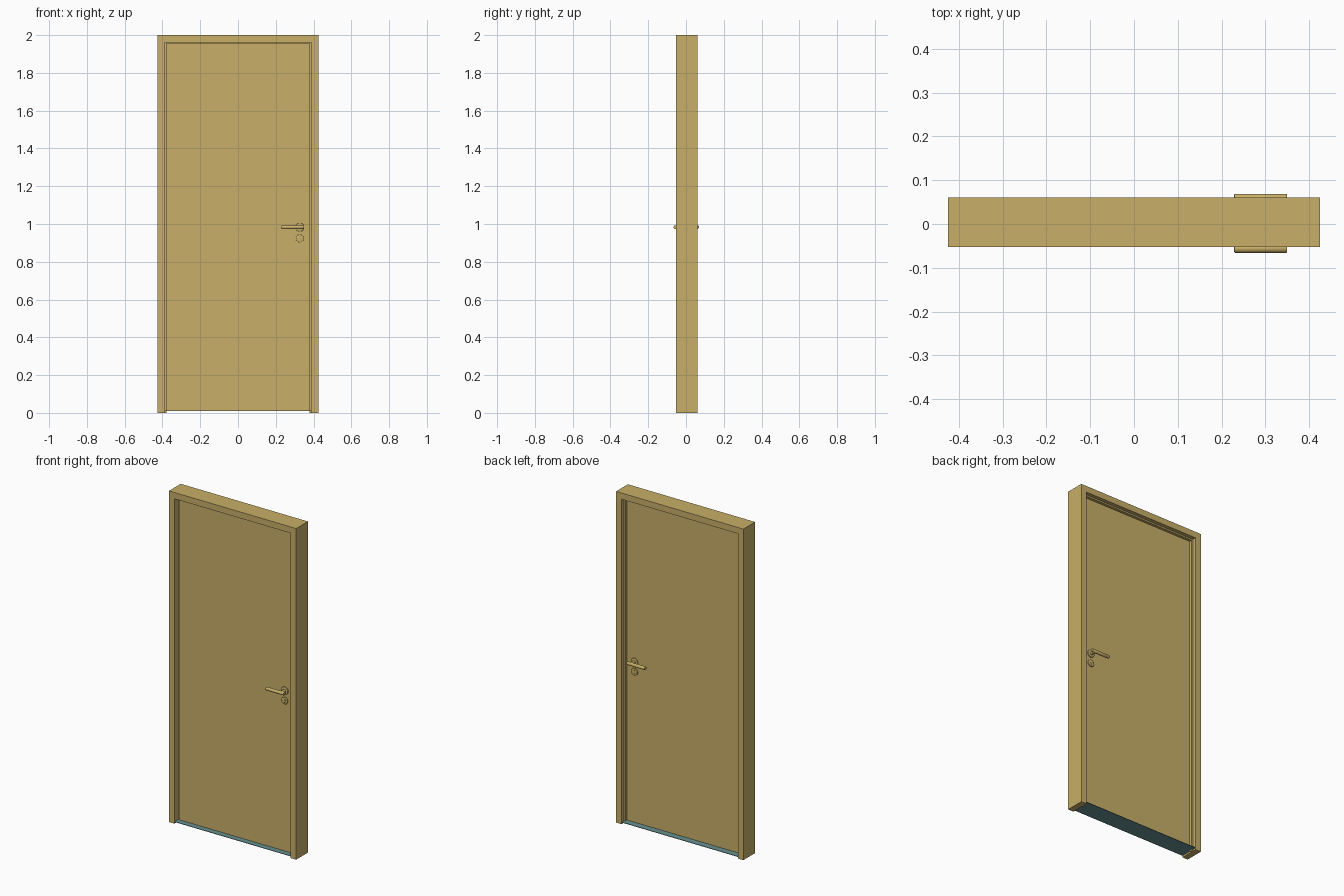
import bpy, bmesh, math
from mathutils import Matrix, Vector

cube = bpy.data.objects.get("Cube")
if cube:
    bpy.data.objects.remove(cube, do_unlink=True)


def material(name, rgb):
    mat = bpy.data.materials.new(name)
    mat.use_nodes = True
    mat.diffuse_color = (*rgb, 1)
    mat.node_tree.nodes["Principled BSDF"].inputs["Base Color"].default_value = (*rgb, 1)
    return mat


GOLD = material("warm_gold", (0.58, 0.43, 0.14))
TEAL = material("grey_teal", (0.14, 0.28, 0.28))


def finish(name, bm, mat, smooth=False):
    bmesh.ops.recalc_face_normals(bm, faces=bm.faces)
    mesh = bpy.data.meshes.new(name)
    bm.to_mesh(mesh)
    bm.free()
    mesh.materials.append(mat)
    obj = bpy.data.objects.new(name, mesh)
    bpy.context.collection.objects.link(obj)
    if smooth:
        bpy.ops.object.select_all(action="DESELECT")
        obj.select_set(True)
        bpy.context.view_layer.objects.active = obj
        bpy.ops.object.shade_smooth_by_angle(angle=math.radians(35))
    return obj


def box(name, low, high, mat):
    low, high = Vector(low), Vector(high)
    bm = bmesh.new()
    size = Matrix.Diagonal((*(high - low), 1))
    bmesh.ops.create_cube(bm, size=1, matrix=Matrix.Translation((low + high) / 2) @ size)
    return finish(name, bm, mat)


def surround(name, outer, inner, y0, y1):
    """Extrude a three-sided door surround; outer and inner are (half width, height)."""
    (ox, oz), (ix, iz) = outer, inner
    outline = [(-ox, 0), (-ox, oz), (ox, oz), (ox, 0),
               (ix, 0), (ix, iz), (-ix, iz), (-ix, 0)]
    bm = bmesh.new()
    face = bm.faces.new([bm.verts.new((x, y0, z)) for x, z in outline])
    moved = bmesh.ops.extrude_face_region(bm, geom=[face])["geom"]
    verts = [g for g in moved if isinstance(g, bmesh.types.BMVert)]
    bmesh.ops.translate(bm, verts=verts, vec=(0, y1 - y0, 0))
    return finish(name, bm, GOLD)


def rod(name, start, end, radius, bevel=0.0, segments=32):
    start, end = Vector(start), Vector(end)
    axis = end - start
    turn = axis.to_track_quat("Z", "Y").to_matrix().to_4x4()
    bm = bmesh.new()
    bmesh.ops.create_cone(bm, cap_ends=True, segments=segments, radius1=radius,
                          radius2=radius, depth=axis.length,
                          matrix=Matrix.Translation((start + end) / 2) @ turn)
    if bevel:
        rims = [e for e in bm.edges if any(len(f.verts) > 4 for f in e.link_faces)]
        bmesh.ops.bevel(bm, geom=rims, offset=bevel, segments=2, profile=0.5, affect="EDGES")
    return finish(name, bm, GOLD, smooth=True)


# Frame, door stop, leaf and threshold
LEAF_FRONT, LEAF_BACK = -0.018, 0.021
surround("door_frame", (0.425, 2.0), (0.388, 1.962), -0.052, 0.06)
surround("door_stop", (0.388, 1.962), (0.379, 1.953), LEAF_BACK, 0.037)
box("door_leaf", (-0.381, LEAF_FRONT, 0.013), (0.381, LEAF_BACK, 1.955), GOLD)
box("threshold", (-0.388, -0.052, 0.01), (0.388, 0.06, 0.013), TEAL)

# Lever handle and lock cover on each side of the leaf
HANDLE_X, HANDLE_Z, LOCK_Z = 0.327, 0.983, 0.923
for side, surface, out in (("front", LEAF_FRONT, -1), ("back", LEAF_BACK, 1)):
    def spot(distance, z, x=HANDLE_X):
        return (x, surface + out * distance, z)

    rod(side + "_handle_rose", spot(0, HANDLE_Z), spot(0.008, HANDLE_Z), 0.023, 0.002)
    rod(side + "_handle_neck", spot(0.006, HANDLE_Z), spot(0.038, HANDLE_Z), 0.009)
    rod(side + "_handle_lever", spot(0.038, HANDLE_Z, 0.229), spot(0.038, HANDLE_Z, 0.35),
        0.01, 0.002)
    rod(side + "_lock_cover", spot(0, LOCK_Z), spot(0.008, LOCK_Z), 0.021, 0.002)
    rod(side + "_lock_barrel", spot(0.006, LOCK_Z + 0.004), spot(0.01, LOCK_Z + 0.004), 0.008)
    rod(side + "_lock_tail", spot(0.006, LOCK_Z - 0.008), spot(0.01, LOCK_Z - 0.008), 0.005)
